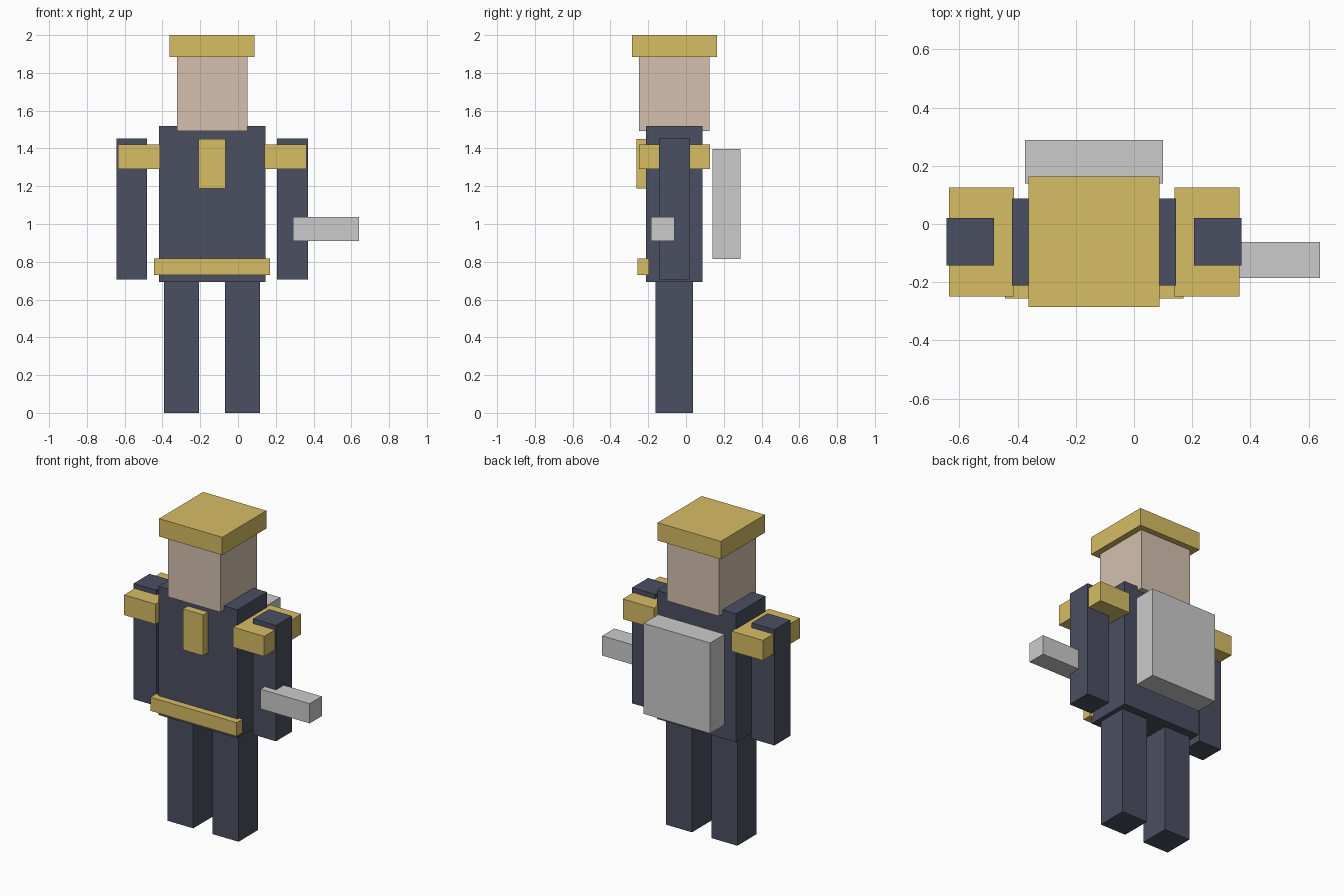
import bpy

if "Cube" in bpy.data.objects:
    bpy.data.objects.remove(bpy.data.objects["Cube"])

MID = -0.137  # the body's own centre line; the held tool offsets it from x = 0


def material(name, rgb):
    mat = bpy.data.materials.new(name)
    mat.diffuse_color = (*rgb, 1.0)
    mat.use_nodes = True
    mat.node_tree.nodes["Principled BSDF"].inputs["Base Color"].default_value = mat.diffuse_color
    return mat


NAVY = material("navy", (0.07, 0.08, 0.12))
GOLD = material("gold", (0.68, 0.51, 0.13))
SKIN = material("skin", (0.66, 0.53, 0.43))


def box(name, x, y, z, mat=None):
    """Box from (min, max) ranges on each axis."""
    bpy.ops.mesh.primitive_cube_add(size=1, location=[(a + b) / 2 for a, b in (x, y, z)])
    obj = bpy.context.object
    obj.name = name
    obj.scale = [b - a for a, b in (x, y, z)]
    bpy.ops.object.transform_apply(location=False, rotation=False, scale=True)
    if mat:
        obj.data.materials.append(mat)
    return obj


def pair(name, inner, outer, y, z, mat):
    """Left and right boxes at a distance from the centre line."""
    box("right_" + name, (MID + inner, MID + outer), y, z, mat)
    box("left_" + name, (MID - outer, MID - inner), y, z, mat)


def centred(name, half, y, z, mat=None):
    return box(name, (MID - half, MID + half), y, z, mat)


# Body
centred("torso", 0.282, (-0.212, 0.088), (0.693, 1.52), NAVY)
centred("head", 0.186, (-0.25, 0.125), (1.493, 1.89), SKIN)
centred("cap", 0.225, (-0.286, 0.163), (1.885, 2.0), GOLD)

# Limbs and shoulder pads
pair("leg", 0.069, 0.254, (-0.161, 0.036), (0.0, 0.70), NAVY)
pair("arm", 0.344, 0.507, (-0.142, 0.02), (0.707, 1.452), NAVY)
pair("shoulder_pad", 0.276, 0.499, (-0.25, 0.126), (1.292, 1.422), GOLD)

# Trim on the front
centred("belt", 0.307, (-0.256, -0.196), (0.729, 0.817), GOLD)
centred("chest_plate", 0.072, (-0.262, -0.19), (1.187, 1.45), GOLD)

# Gear
centred("backpack", 0.237, (0.14, 0.288), (0.814, 1.397))
box("held_tool", (0.29, 0.64), (-0.185, -0.062), (0.911, 1.038))
